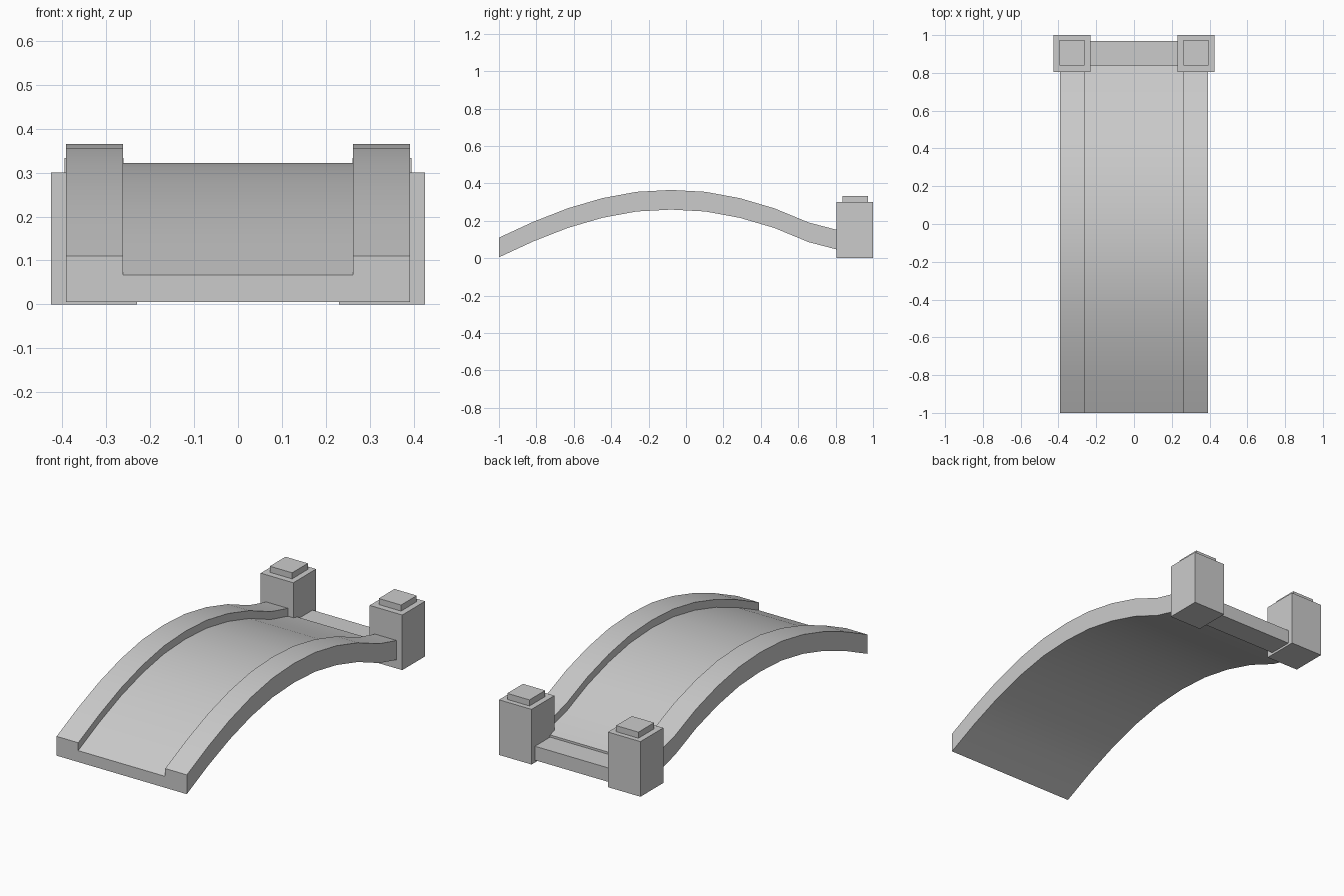
import bpy, bmesh

if "Cube" in bpy.data.objects:
    bpy.data.objects.remove(bpy.data.objects["Cube"])


def finish(name, bm, smooth=False):
    bmesh.ops.recalc_face_normals(bm, faces=bm.faces)
    mesh = bpy.data.meshes.new(name)
    bm.to_mesh(mesh)
    bm.free()
    ob = bpy.data.objects.new(name, mesh)
    bpy.context.collection.objects.link(ob)
    if smooth:
        bpy.ops.object.select_all(action='DESELECT')
        ob.select_set(True)
        bpy.context.view_layer.objects.active = ob
        bpy.ops.object.shade_smooth_by_angle(angle=0.52)
    return ob


def box(name, x, y, z):
    bm = bmesh.new()
    bmesh.ops.create_cube(bm, size=1)
    for v in bm.verts:
        for i, (lo, hi) in enumerate((x, y, z)):
            v.co[i] = lo if v.co[i] < 0 else hi
    return finish(name, bm)


# Arched walkway: U-shaped section with raised kerbs, swept along the arch
arch = [0.005, 0.09, 0.162, 0.216, 0.25, 0.26, 0.25, 0.216, 0.162, 0.086, 0.038]
section = [(-0.392, 0), (0.392, 0), (0.392, 0.105), (0.262, 0.105),
           (0.262, 0.062), (-0.262, 0.062), (-0.262, 0.105), (-0.392, 0.105)]
bm = bmesh.new()
rings = []
for i, base in enumerate(arch):
    y = -1 + 1.84 * i / (len(arch) - 1)
    rings.append([bm.verts.new((x, y, base + h)) for x, h in section])
n = len(section)
for a, b in zip(rings, rings[1:]):
    for k in range(n):
        bm.faces.new((a[k], a[(k + 1) % n], b[(k + 1) % n], b[k]))
bm.faces.new(rings[0])
bm.faces.new(rings[-1])
finish("arched_walkway", bm, smooth=True)

# Threshold beam between the posts
box("threshold_beam", (-0.235, 0.235), (0.84, 0.97), (0.012, 0.088))

# End posts with stepped caps
for side, label in ((-1, "left"), (1, "right")):
    cx = side * 0.328
    box(label + "_post", (cx - 0.098, cx + 0.098), (0.804, 1.0), (0, 0.3))
    box(label + "_post_cap", (cx - 0.067, cx + 0.067), (0.838, 0.973), (0.3, 0.333))
